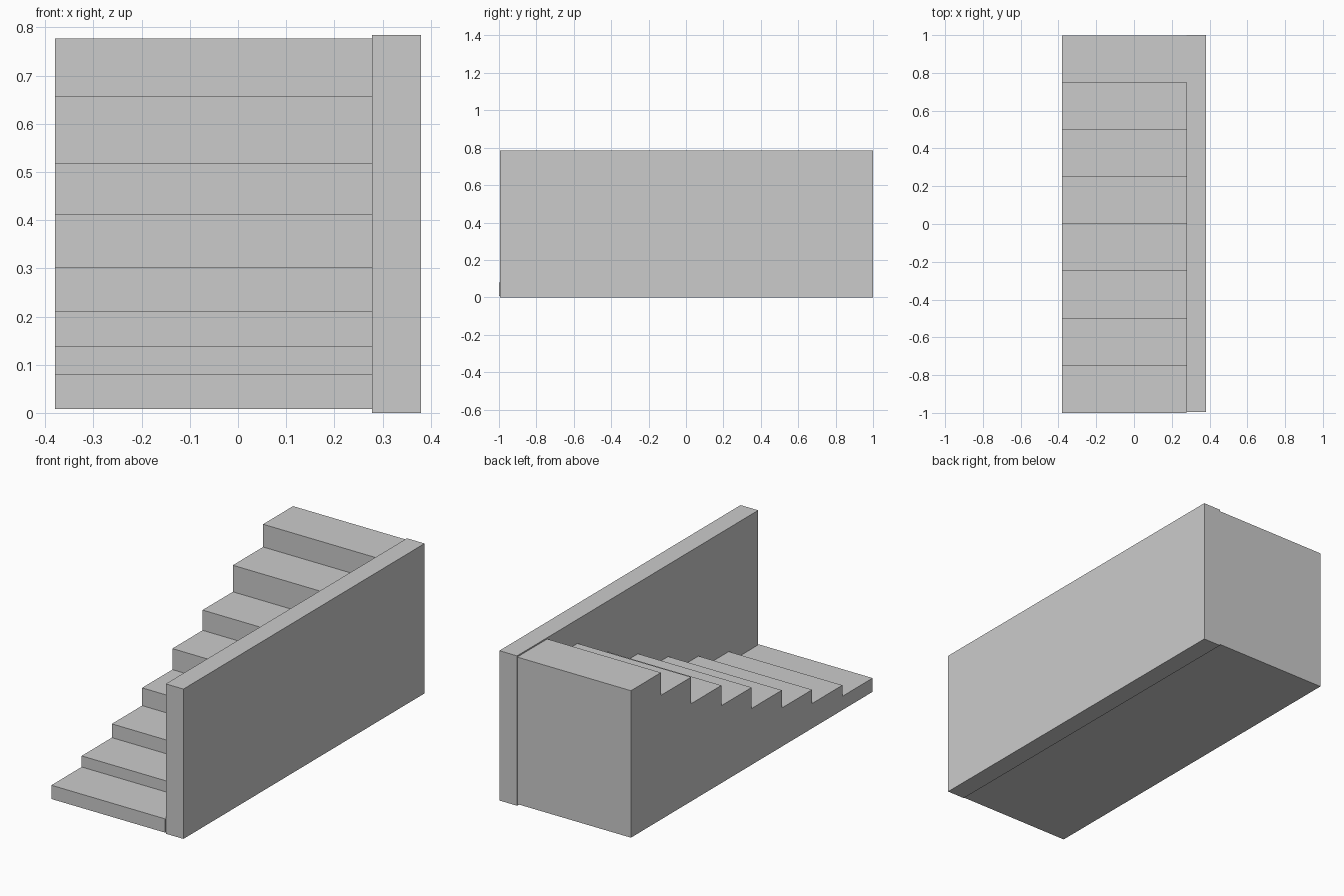
import bpy
import bmesh

cube = bpy.data.objects.get("Cube")
if cube:
    bpy.data.objects.remove(cube, do_unlink=True)

GREY = (0.6, 0.6, 0.6, 1.0)
mat = bpy.data.materials.new("plain_grey")
mat.use_nodes = True
mat.diffuse_color = GREY
mat.node_tree.nodes["Principled BSDF"].inputs["Base Color"].default_value = GREY


def extrude_profile(name, points, x0, x1):
    """Extrude a closed (y, z) side profile from x0 to x1."""
    bm = bmesh.new()
    face = bm.faces.new([bm.verts.new((x0, y, z)) for y, z in points])
    out = bmesh.ops.extrude_face_region(bm, geom=[face])
    verts = [v for v in out["geom"] if isinstance(v, bmesh.types.BMVert)]
    bmesh.ops.translate(bm, vec=(x1 - x0, 0, 0), verts=verts)
    bmesh.ops.recalc_face_normals(bm, faces=bm.faces)
    mesh = bpy.data.meshes.new(name)
    bm.to_mesh(mesh)
    bm.free()
    mesh.materials.append(mat)
    obj = bpy.data.objects.new(name, mesh)
    bpy.context.collection.objects.link(obj)
    return obj


# Solid flight of eight steps with uneven risers
tops = [0.08, 0.138, 0.21, 0.303, 0.413, 0.519, 0.658, 0.777]
base, back, depth = 0.008, 0.998, 0.25
profile = [(-1.0, base)]
for i, top in enumerate(tops):
    start = -1.0 + i * depth
    end = min(start + depth, back)
    profile += [(start, top), (end, top)]
profile.append((back, base))
extrude_profile("stair_flight", profile, -0.38, 0.279)

# Full-height wall along the left side
extrude_profile("side_wall", [(-0.994, 0), (-0.994, 0.784), (1.0, 0.784), (1.0, 0)], 0.278, 0.38)
